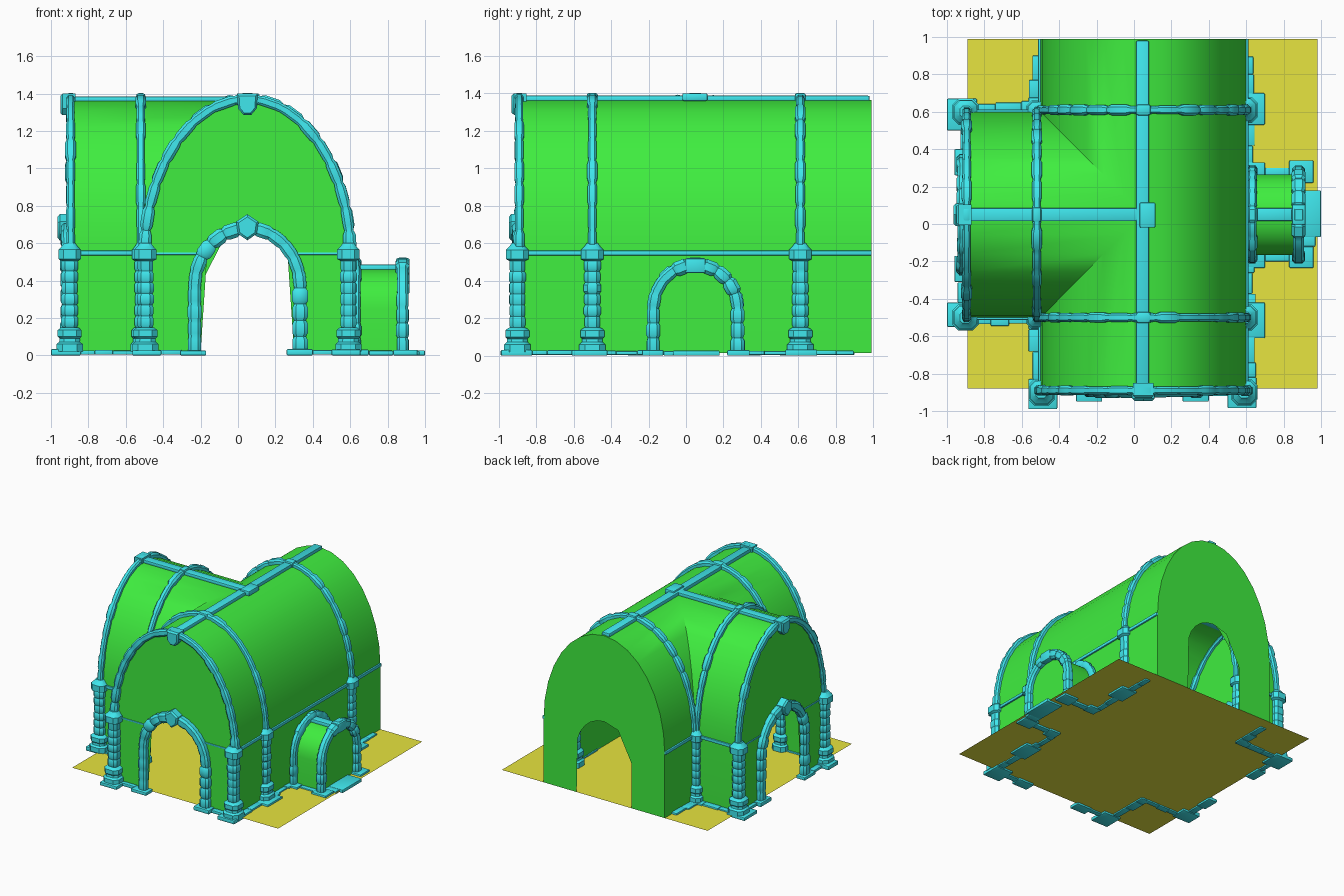
import bpy, bmesh, math, random
from math import sin, cos, pi
from mathutils import Vector, Matrix

if "Cube" in bpy.data.objects:
    bpy.data.objects.remove(bpy.data.objects["Cube"])

random.seed(4)

def material(name, rgb):
    m = bpy.data.materials.new(name)
    m.diffuse_color = (*rgb, 1)
    m.use_nodes = True
    m.node_tree.nodes["Principled BSDF"].inputs["Base Color"].default_value = m.diffuse_color
    return m

GREEN = material("green_wall", (0.05, 0.85, 0.05))
CYAN = material("cyan_stone", (0.05, 0.8, 0.85))
YELLOW = material("yellow_floor", (0.8, 0.78, 0.05))

def finish(name, bm, mat, angle=35, fix=True):
    bmesh.ops.remove_doubles(bm, verts=bm.verts, dist=1e-5)
    if fix:
        bmesh.ops.recalc_face_normals(bm, faces=bm.faces)
    me = bpy.data.meshes.new(name)
    bm.to_mesh(me)
    bm.free()
    me.materials.append(mat)
    ob = bpy.data.objects.new(name, me)
    bpy.context.collection.objects.link(ob)
    bpy.ops.object.select_all(action='DESELECT')
    ob.select_set(True)
    bpy.context.view_layer.objects.active = ob
    bpy.ops.object.shade_smooth_by_angle(angle=math.radians(angle))
    return ob

def face(bm, pts):
    clean = [p for i, p in enumerate(pts) if (Vector(p) - Vector(pts[i - 1])).length > 1e-5]
    if len(clean) > 2:
        return bm.faces.new([bm.verts.new(p) for p in clean])

def blocks(name, boxes, bevel=0.008, mat=CYAN):
    """Bevelled boxes given as x0, x1, y0, y1, z0, z1."""
    bm = bmesh.new()
    for x0, x1, y0, y1, z0, z1 in boxes:
        mtx = Matrix.Translation(((x0 + x1) / 2, (y0 + y1) / 2, (z0 + z1) / 2)) @ \
            Matrix.Diagonal((x1 - x0, y1 - y0, z1 - z0, 1))
        bmesh.ops.create_cube(bm, size=1, matrix=mtx)
    bmesh.ops.bevel(bm, geom=bm.edges[:], offset=bevel, segments=2, affect='EDGES', profile=0.5)
    return finish(name, bm, CYAN if mat is None else mat)

def loft(name, rings, mat=CYAN):
    bm = bmesh.new()
    vs = [[bm.verts.new(p) for p in r] for r in rings]
    n = len(rings[0])
    for a, b in zip(vs, vs[1:]):
        for i in range(n):
            bm.faces.new((a[i], a[(i + 1) % n], b[(i + 1) % n], b[i]))
    bm.faces.new(vs[0])
    bm.faces.new(vs[-1])
    return finish(name, bm, mat)

OCT = [(1, .55), (.55, 1), (-.55, 1), (-1, .55), (-1, -.55), (-.55, -1), (.55, -1), (1, -.55)]

def stones(name, path, count, w, d, axis, pinch=0.8, vary=0.12):
    """Row of bulging stones along a path; w lies in the arch plane, d along axis."""
    path = [Vector(p) for p in path]
    axis = Vector(axis)
    cum = [0]
    for a, b in zip(path, path[1:]):
        cum.append(cum[-1] + (b - a).length)
    def at(u):
        s = min(max(u, 0), 1) * cum[-1]
        for i in range(len(path) - 1):
            if s <= cum[i + 1] + 1e-9:
                return path[i].lerp(path[i + 1], (s - cum[i]) / (cum[i + 1] - cum[i]))
        return path[-1]
    samples = []
    for i in range(count):
        k = 1 + random.uniform(-vary, vary)
        samples += [(i / count, pinch), ((i + .2) / count, k), ((i + .8) / count, k)]
    samples.append((1, pinch))
    rings = []
    for u, k in samples:
        p, t = at(u), (at(u + .01) - at(u - .01)).normalized()
        n = t.cross(axis)
        rings.append([p + n * (a * w * k) + axis * (b * d * k) for a, b in OCT])
    return loft(name, rings)

# shared dimensions: vault centre, half width, spring height, rise, floor height
C, A, Z0, RISE, FL = 0.05, 0.55, 0.54, 0.825, 0.015
X0, Y0, Y1 = -0.9, -0.88, 0.99
half = [(A * cos(i * pi / 16), Z0 + RISE * sin(i * pi / 16)) for i in range(9)]
half[-1] = (0, Z0 + RISE)
wall_profile = [(A, FL)] + half

def arch(a, spring, rise, n=16, foot=None):
    pts = [(-a * cos(i * pi / n), spring + rise * sin(i * pi / n)) for i in range(n + 1)]
    return pts if foot is None else [(-a, foot)] + pts + [(a, foot)]

# floor
bm = bmesh.new()
face(bm, [(-.89, -.88, FL), (.98, -.88, FL), (.98, .99, FL), (-.89, .99, FL)])
finish("floor", bm, YELLOW, fix=False)

# crossing barrel vaults with walls, meeting along the groins
bm = bmesh.new()
for (c0, z0), (c1, z1) in zip(wall_profile, wall_profile[1:]):
    face(bm, [(C + c0, Y0, z0), (C + c0, Y1, z0), (C + c1, Y1, z1), (C + c1, Y0, z1)])
    for s, end in ((-1, Y0), (1, Y1)):
        face(bm, [(C - c0, end, z0), (C - c0, C + s * c0, z0), (C - c1, C + s * c1, z1), (C - c1, end, z1)])
        face(bm, [(X0, C + s * c0, z0), (C - c0, C + s * c0, z0), (C - c1, C + s * c1, z1), (X0, C + s * c1, z1)])
finish("vaulted_walls", bm, GREEN)

# local frames: wall plane at y=0, outside towards -y
FRONT = Matrix.Translation((C, Y0, 0))
LEFT = Matrix.Translation((X0, C, 0)) @ Matrix.Rotation(-pi / 2, 4, 'Z')
BACK = Matrix.Translation((C, Y1, 0)) @ Matrix.Rotation(pi, 4, 'Z')

# gable walls with arched doorways
gable = [(-c, z) for c, z in wall_profile] + [(c, z) for c, z in wall_profile[-2::-1]]
door = arch(0.25, 0.38, 0.28, 12, FL)
for name, m in (("front", FRONT), ("left", LEFT), ("back", BACK)):
    bm = bmesh.new()
    face(bm, [m @ Vector((x, 0, z)) for x, z in gable + door[::-1]])
    bmesh.ops.triangulate(bm, faces=bm.faces[:])
    finish(name + "_gable", bm, GREEN)

def prism(name, m, outline, y0, y1):
    mid = sum((Vector(p) for p in outline), Vector((0, 0))) / len(outline)
    def ring(y, k):
        return [m @ Vector((mid.x + (x - mid.x) * k, y, mid.y + (z - mid.y) * k)) for x, z in outline]
    return loft(name, [ring(y0, .8), ring(y0 + .012, 1), ring(y1, 1)])

# door surrounds and keystones on the front and left gables
for name, m, ax in (("front", FRONT, (0, 1, 0)), ("left", LEFT, (1, 0, 0))):
    path = [m @ Vector((x, -.015, z)) for x, z in arch(.282, .37, .31, 24, FL)]
    stones(name + "_door_surround", path, 19, .038, .032, ax, .82, .13)
    prism(name + "_door_keystone", m, [(-.06, .715), (0, .755), (.06, .715), (.05, .65), (0, .615), (-.05, .65)], -.065, .02)
    prism(name + "_arch_keystone", m, [(-.055, 1.4), (.055, 1.4), (.05, 1.32), (.02, 1.285), (-.02, 1.285), (-.05, 1.32)], -.05, .03)

# ribs over both vaults
rib = arch(A, Z0, RISE + .005, 32)
for i, y in enumerate((-.89, -.5, .61)):
    stones(f"main_rib_{i}", [(C + x, y, z) for x, z in rib], 17, .03, .025, (0, 1, 0), .78, .17)
for i, x in enumerate((-.895, -.52)):
    stones(f"cross_rib_{i}", [(x, C + y, z) for y, z in rib], 17, .03, .025, (1, 0, 0), .78, .17)

# ridge beams and knobs where ribs meet them
blocks("ridge_beams", [(.01, .08, -.88, .98, 1.355, 1.387), (-.9, .05, .015, .085, 1.355, 1.385),
                       (.03, .115, -.02, .115, 1.36, 1.4)])
blocks("ridge_knobs", [(.01, .09, y - .03, y + .03, 1.35, 1.402) for y in (-.5, .61)] +
       [(x - .025, x + .025, .01, .09, 1.35, 1.402) for x in (-.895, -.52)], .014)

# pillars: flared base, stone shaft, capital
def pillar(name, x, y, k=1):
    prof = [(.02, .07), (.06, .07), (.072, .056), (.09, .054), (.1, .064), (.135, .064), (.148, .048)]
    z = .15
    while z < .48:
        r = random.uniform(.041, .046)
        prof += [(z, .038), (z + .012, r), (z + .048, r)]
        z += .06
    prof += [(.505, .042), (.515, .06), (.565, .06), (.58, .045), (.6, .03)]
    loft(name, [[(x + a * r * k, y + b * r * k, h) for a, b in OCT] for h, r in prof])

spots = [(-.495, -.9), (.59, -.9), (.59, -.5), (.59, .61), (-.9, -.5), (-.9, .6)]
for i, (x, y) in enumerate(spots):
    pillar(f"pillar_{i}", x, y)
for i, y in enumerate((-.5, .6)):
    pillar(f"inner_corner_pillar_{i}", -.515, y, .85)

# flat plinth stones under the pillars and door feet
plinths = [(-.565, -.41, -.99, -.83), (.5, .655, -.985, -.82), (.56, .7, -.61, -.42), (.56, .7, .53, .7),
           (-1, -.84, -.55, -.42), (-1, -.84, .5, .67), (-.31, -.17, -.95, -.86), (.26, .4, -.95, -.86),
           (-.96, -.88, -.31, -.17), (-.96, -.88, .26, .4)]
blocks("plinths", [(*p, 0, random.uniform(.026, .034)) for p in plinths], .006)

# irregular footing stones along the walls
footing = []
def footing_row(x, y, length, along_x, out):
    p = 0
    while p < length - .02:
        w = min(random.uniform(.07, .15), length - p)
        d = out * random.uniform(.7, 1.1)
        z = random.uniform(.024, .03)
        if along_x:
            footing.append((x + p, x + p + w, min(y, y + d), max(y, y + d), .004, z))
        else:
            footing.append((min(x, x + d), max(x, x + d), y + p, y + p + w, .004, z))
        p += w
footing_row(.59, -.82, .6, False, .06)
footing_row(.59, .3, .6, False, .06)
footing_row(-.49, -.83, .33, False, -.07)
footing_row(-.49, .6, .3, False, -.07)
footing_row(-.85, -.49, .35, True, -.06)
footing_row(-.85, .59, .35, True, .07)
for s in (-.42, .4):
    footing_row(s, -.87, .12, True, -.05)
    footing_row(-.89, s, .12, False, -.05)
blocks("footing_stones", footing, .005)

# thin string course at the spring of the vault
blocks("string_course", [(.59, .612, -.88, .99, .535, .56), (-.512, -.49, -.88, -.5, .535, .56),
                         (-.512, -.49, .6, .99, .535, .56), (-.9, -.5, -.512, -.49, .535, .56),
                         (-.9, -.5, .59, .612, .535, .56), (-.5, -.2, -.886, -.87, .537, .55),
                         (.3, .6, -.886, -.87, .537, .55), (-.906, -.89, -.5, -.2, .537, .55),
                         (-.906, -.89, .3, .6, .537, .55)], .004)

# small side porch: vault, end panel, stone arches, ridge and footing
porch = arch(.215, .25, .215, 12, FL)
bm = bmesh.new()
for (a, z0), (b, z1) in zip(porch, porch[1:]):
    face(bm, [(.6, C + a, z0), (.875, C + a, z0), (.875, C + b, z1), (.6, C + b, z1)])
face(bm, [(.875, C + a, z) for a, z in porch])
finish("side_porch", bm, GREEN)
for i, (x, d) in enumerate(((.632, .026), (.88, .034))):
    stones(f"porch_arch_{i}", [(x, C + a, z) for a, z in arch(.225, .25, .235, 24, FL)],
           15, .036, d, (1, 0, 0), .82, .13)
blocks("porch_ridge", [(.62, .86, .015, .085, .45, .487), (.845, .918, -.005, .105, .44, .52)], .01)
blocks("porch_footing", [(.6, .7, -.235, -.14, 0, .03), (.6, .7, .24, .33, 0, .028), (.83, .96, -.235, -.12, 0, .03),
                         (.83, .96, .22, .34, 0, .03), (.86, .97, -.12, -.06, 0, .024), (.86, 1, -.07, .18, 0, .027),
                         (.7, .83, -.2, -.15, 0, .025), (.7, .83, .25, .3, 0, .025)], .006)
